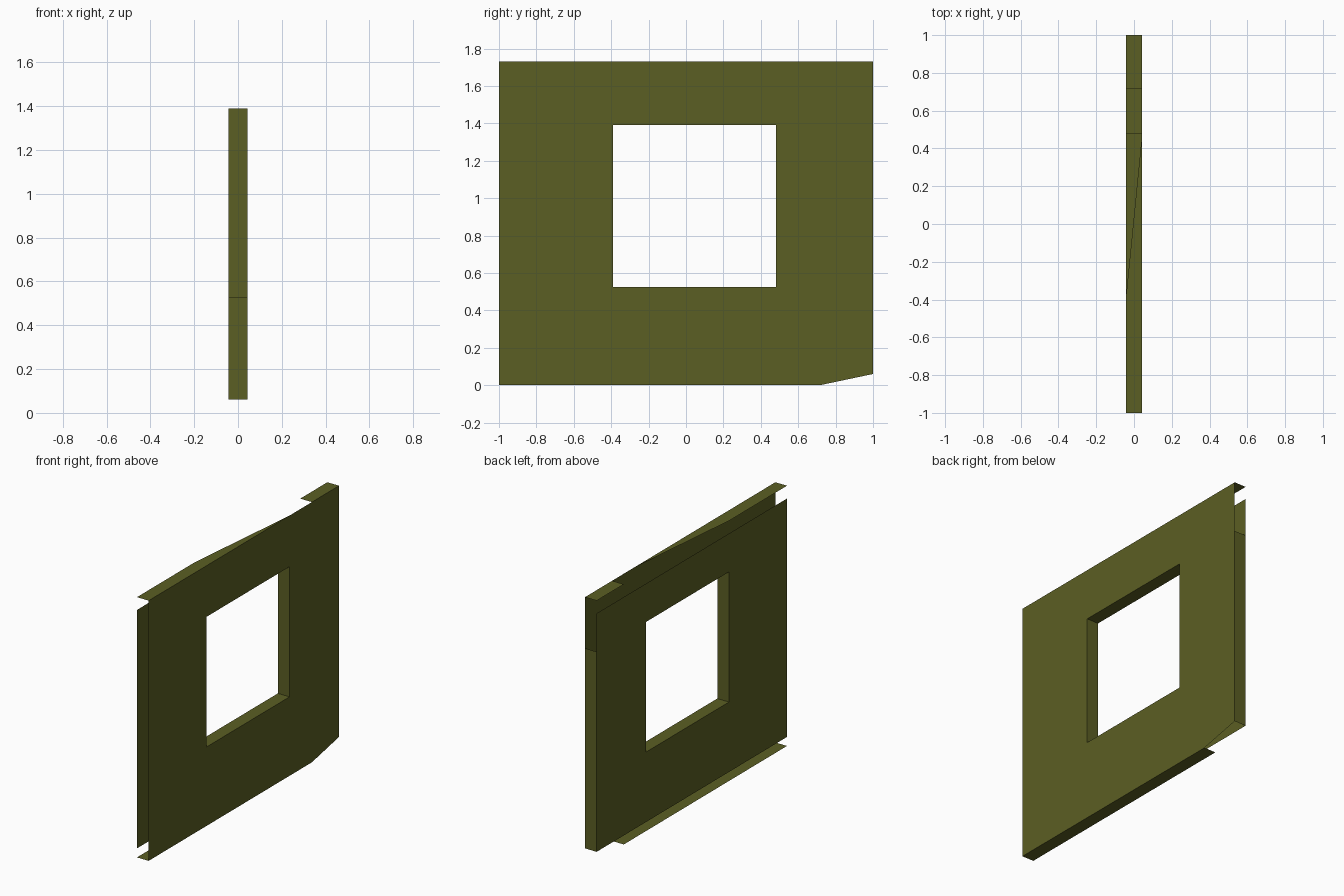
import bpy, bmesh

if "Cube" in bpy.data.objects:
    bpy.data.objects.remove(bpy.data.objects["Cube"])

X = 0.043                      # half thickness
TOP, TOP_B = 1.73, 1.645       # upper edge of right skin / left skin
LOW = 0.06                     # lower edge of left skin, height of the clipped corner
CUT = 0.715                    # where the clipped corner starts
Y0, Y1, Z0, Z1 = -0.39, 0.48, 0.525, 1.39   # window opening

olive = bpy.data.materials.new("olive")
olive.diffuse_color = (0.105, 0.113, 0.017, 1)
olive.use_nodes = True
olive.node_tree.nodes["Principled BSDF"].inputs["Base Color"].default_value = olive.diffuse_color


def make(name, polys):
    """Build one sheet object from a few polygons."""
    bm = bmesh.new()
    for p in polys:
        bm.faces.new([bm.verts.new(c) for c in p])
    bmesh.ops.remove_doubles(bm, verts=bm.verts, dist=1e-5)
    me = bpy.data.meshes.new(name)
    bm.to_mesh(me)
    bm.free()
    me.materials.append(olive)
    ob = bpy.data.objects.new(name, me)
    bpy.context.collection.objects.link(ob)
    return ob


def skin(name, x, outer):
    """Wall skin: quads between outer corners and the window corners."""
    hole = [(Y0, Z0), (Y1, Z0), (Y1, Z1), (Y0, Z1)]
    polys = []
    for i in range(4):
        j = (i + 1) % 4
        p = [outer[i], outer[j], hole[j], hole[i]]
        if x > 0 and i == 0:   # clipped lower corner
            p.insert(1, (CUT, 0))
        if x < 0:
            p.reverse()
        polys.append([(x, y, z) for y, z in p])
    return make(name, polys)


# two wall skins
skin("right_skin", X, [(-1, 0), (1, LOW), (1, TOP), (-1, TOP)])
skin("left_skin", -X, [(-1, LOW), (1, LOW), (1, TOP_B), (-1, TOP_B)])

# window reveal: four inward-facing sides
ring = [(Y0, Z0), (Y1, Z0), (Y1, Z1), (Y0, Z1)]
make("window_reveal", [[(-X, *ring[i]), (X, *ring[i]), (X, *ring[(i + 1) % 4]),
                        (-X, *ring[(i + 1) % 4])] for i in range(4)])

# open-ended edge strips
make("bottom_edge", [[(-X, -1, 0), (-X, CUT, 0), (X, CUT, 0), (X, -1, 0)]])
make("back_edge", [[(X, 1, LOW), (-X, 1, LOW), (-X, 1, Z1), (X, 1, Z1)]])
make("top_edge", [
    [(-X, -1, TOP), (X, -1, TOP), (X, Y1, TOP), (-X, Y0, TOP)],
    [(-X, CUT, TOP), (X, CUT, TOP), (X, 1, TOP), (-X, 1, TOP)]])
